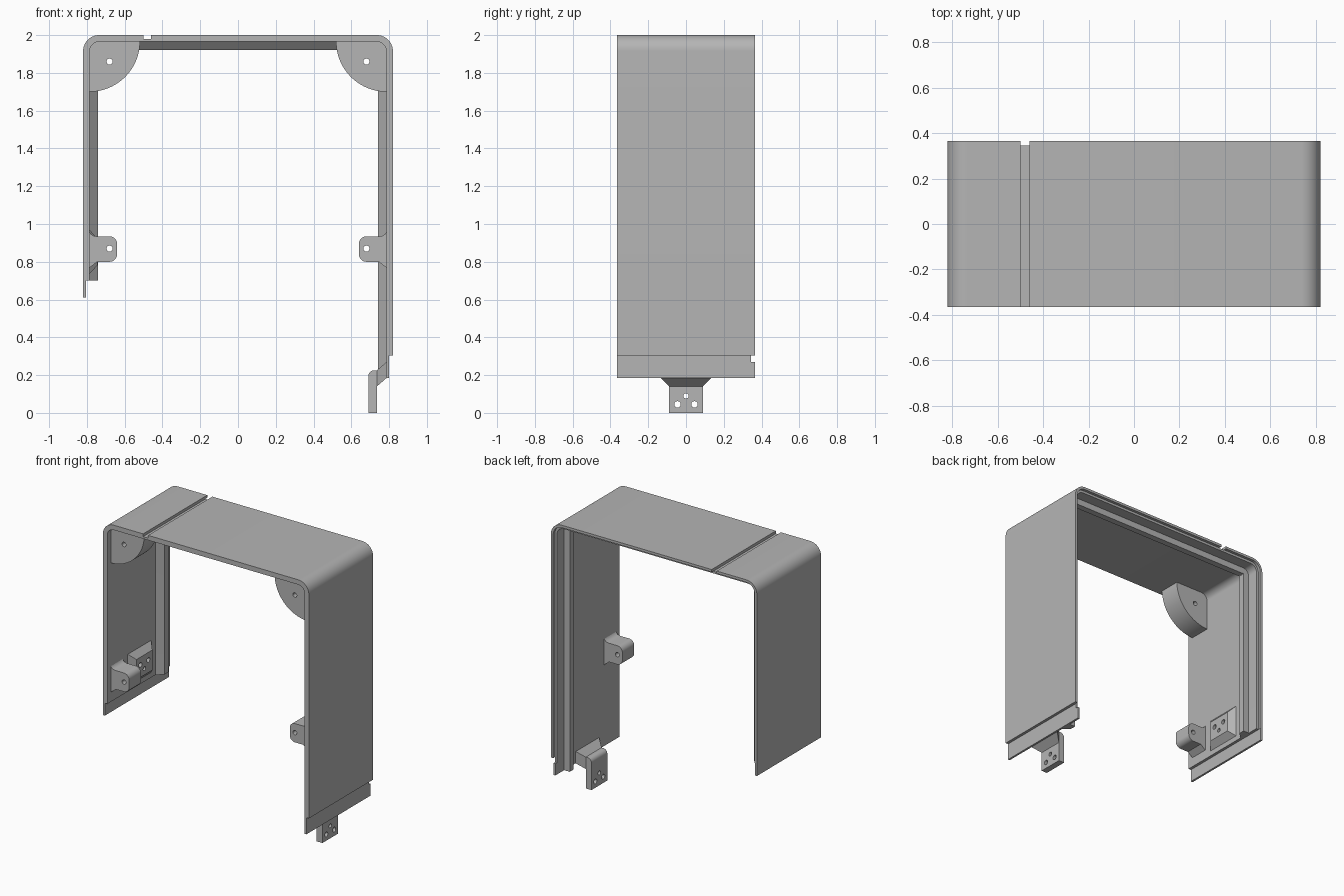
import bpy
import bmesh
from math import sin, cos, pi, radians
from mathutils import Matrix, Vector

if "Cube" in bpy.data.objects:
    bpy.data.objects.remove(bpy.data.objects["Cube"])

grey = bpy.data.materials.new("plain_grey")
grey.use_nodes = True
grey.diffuse_color = (0.46, 0.46, 0.46, 1)
grey.node_tree.nodes["Principled BSDF"].inputs["Base Color"].default_value = grey.diffuse_color

HALF, TOP, DEPTH, WALL, RADIUS = 0.82, 2.0, 0.365, 0.035, 0.085
FRONT = -0.325  # front plane of the screw mounts


def finish(bm, name):
    bmesh.ops.recalc_face_normals(bm, faces=bm.faces)
    mesh = bpy.data.meshes.new(name)
    bm.to_mesh(mesh)
    bm.free()
    mesh.materials.append(grey)
    obj = bpy.data.objects.new(name, mesh)
    bpy.context.collection.objects.link(obj)
    return obj


def hull(name, points):
    bm = bmesh.new()
    for p in points:
        bm.verts.new(p)
    bmesh.ops.convex_hull(bm, input=bm.verts)
    bmesh.ops.dissolve_limit(bm, angle_limit=0.01, verts=bm.verts, edges=bm.edges)
    return finish(bm, name)


def box(name, xs, ys, zs):
    return hull(name, [(x, y, z) for x in xs for y in ys for z in zs])


def prism(name, outline, y0, y1):
    """Extrude an x-z outline along y."""
    bm = bmesh.new()
    face = bm.faces.new([bm.verts.new((x, y0, z)) for x, z in outline])
    moved = bmesh.ops.extrude_face_region(bm, geom=[face], use_keep_orig=True)["geom"]
    verts = [v for v in moved if isinstance(v, bmesh.types.BMVert)]
    bmesh.ops.translate(bm, verts=verts, vec=(0, y1 - y0, 0))
    return finish(bm, name)


def rod(centre, radius, length, axis):
    bm = bmesh.new()
    turn = Matrix.Rotation(pi / 2, 4, axis)
    bmesh.ops.create_cone(bm, cap_ends=True, segments=24, radius1=radius, radius2=radius,
                          depth=length, matrix=Matrix.Translation(centre) @ turn)
    return finish(bm, "hole_cutter")


def cut(obj, *cutters):
    bpy.context.view_layer.objects.active = obj
    for cutter in cutters:
        cutter.hide_render = True
        mod = obj.modifiers.new("cut", "BOOLEAN")
        mod.operation, mod.solver, mod.object = "DIFFERENCE", "EXACT", cutter
        bpy.ops.object.modifier_apply(modifier=mod.name)
        bpy.data.objects.remove(cutter)


def arc(cx, cz, r, start, end, steps=8):
    angles = [radians(start + (end - start) * i / steps) for i in range(steps + 1)]
    return [(cx + r * cos(a), cz + r * sin(a)) for a in angles]


# Arched housing: wall section with rear rim, swept along a rounded U
section = [(0, -DEPTH), (WALL, -DEPTH), (WALL, 0.18), (0.08, 0.22), (0.08, 0.265),
           (WALL, 0.265), (WALL, 0.345), (0.018, 0.345), (0.018, DEPTH), (0, DEPTH)]
stations = [(-HALF, 0.61, 180)]
for side, start in ((-1, 180), (1, 90)):
    for i in range(13):
        deg = start - 90 * i / 12
        a = radians(deg)
        stations.append((side * (HALF - RADIUS) + RADIUS * cos(a),
                         TOP - RADIUS + RADIUS * sin(a), deg))
stations.append((HALF, 0.185, 0))

bm = bmesh.new()
rings = []
for x, z, deg in stations:
    a = radians(deg)
    rings.append([bm.verts.new((x - d * cos(a), y, z - d * sin(a))) for d, y in section])
count = len(section)
for ring, after in zip(rings, rings[1:]):
    for i in range(count):
        j = (i + 1) % count
        bm.faces.new((ring[i], ring[j], after[j], after[i]))
bm.faces.new(rings[0])
bm.faces.new(rings[-1])
housing = finish(bm, "arched_housing")

# Lap joints at both feet and the groove across the top
cut(housing,
    box("right_lap_cutter", (-HALF + 0.015, -0.6), (-1, 1), (0.5, 0.7)),
    box("left_lap_cutter", (HALF - 0.02, 1), (-1, 1), (0.1, 0.305)),
    box("groove_cutter", (-0.5, -0.46), (-1, 1), (1.98, 2.1)))
box("left_lap_tongue", (0.785, 0.8), (-DEPTH, DEPTH), (0.185, 0.27))

# Screw mounts on both sides
tab = ([(0.8, 0.975)] + arc(0.75, 0.975, 0.04, 0, -90, 6)
       + arc(0.68, 0.895, 0.04, 90, 180) + arc(0.68, 0.84, 0.04, 180, 270)
       + [(0.745, 0.80), (0.79, 0.765), (0.8, 0.765)])
quarter = [(0.787, 1.968)] + arc(0.787, 1.968, 0.268, 180, 270, 24)
for s, side in ((-1, "right"), (1, "left")):
    gusset = prism(side + "_corner_gusset", [(s * x, z) for x, z in quarter], FRONT, -0.17)
    cut(gusset, rod((s * 0.68, -0.25, 1.86), 0.016, 0.5, "X"))
    mount = prism(side + "_screw_tab", [(s * x, z) for x, z in tab], FRONT, -0.19)
    cut(mount, rod((s * 0.68, -0.25, 0.87), 0.016, 0.5, "X"))


def flare(name, s, tip_x, low, high, shift):
    """Block on a side wall that widens towards the wall."""
    return hull(name, [(s * tip_x, y, z) for y in (-0.09, 0.09) for z in (low, high)]
                + [(s * 0.787, y, z) for y in (-0.135, 0.135)
                   for z in (low + shift[0], high + shift[1])])


def screw_holes(x, low, high):
    return [rod((x, y, z), r, 0.08, "Y")
            for y, z, r in ((-0.045, low, 0.017), (0.045, low, 0.017), (0, high, 0.014))]


# Hanging joint bracket on the left foot
plate = [(0.69, 0), (0.735, 0), (0.735, 0.225)] + arc(0.72, 0.195, 0.03, 90, 180)
bracket = prism("joint_bracket", plate, -0.09, 0.09)
cut(bracket, *screw_holes(0.71, 0.045, 0.09))
flare("joint_bracket_root", 1, 0.735, 0.14, 0.225, (0.045, 0.045))

# Matching screw pad inside the right wall
pad = flare("joint_pad", -1, 0.745, 0.78, 0.925, (-0.045, 0.045))
cut(pad, *screw_holes(-0.745, 0.87, 0.825))

# Smooth the rounded parts, keep hard edges
for obj in bpy.context.collection.objects:
    obj.select_set(obj.type == "MESH" and grey.name in obj.data.materials)
bpy.context.view_layer.objects.active = housing
bpy.ops.object.shade_smooth_by_angle(angle=radians(30))
